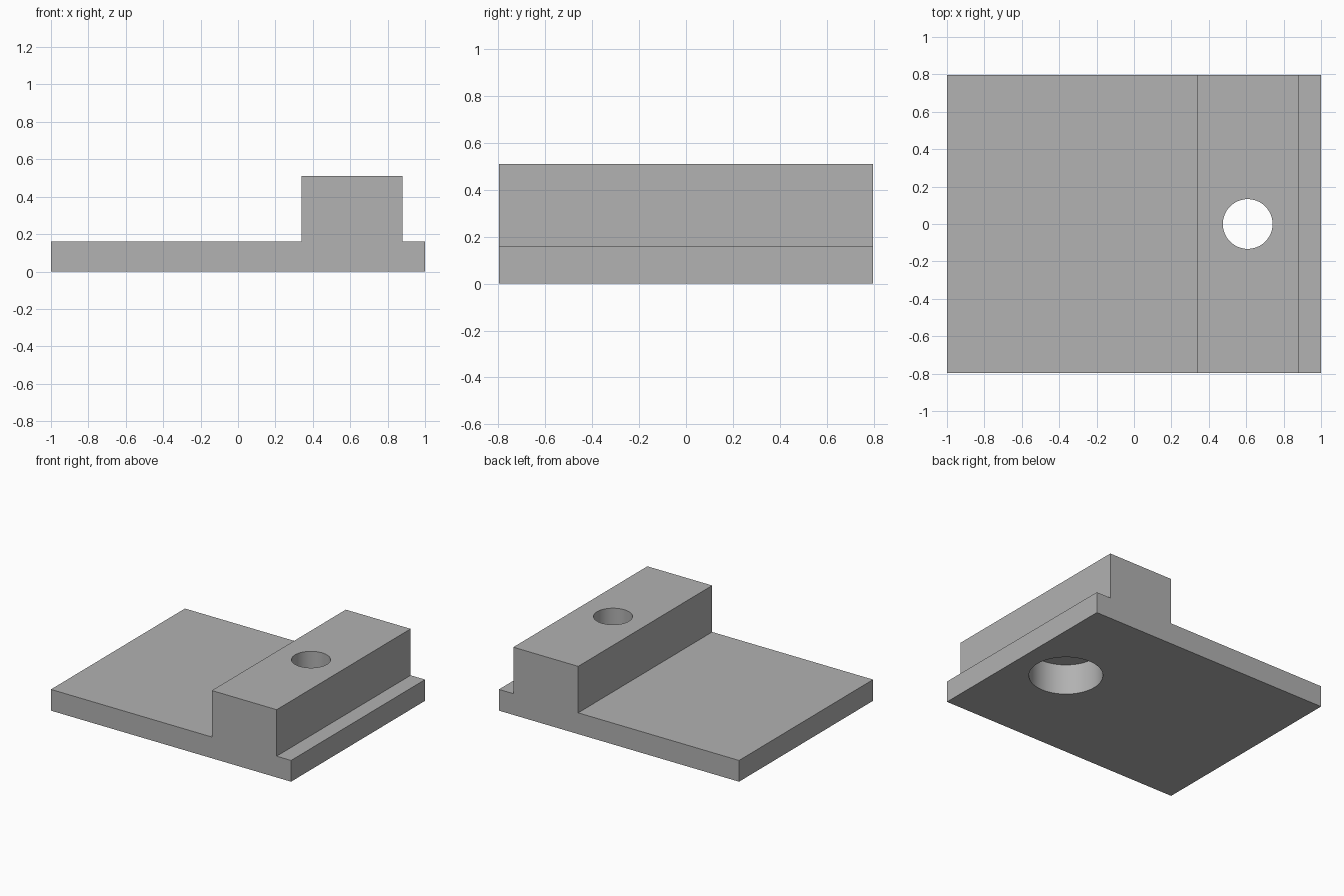
import bpy
import bmesh

cube = bpy.data.objects.get("Cube")
if cube:
    bpy.data.objects.remove(cube, do_unlink=True)

HALF_DEPTH = 0.797
HOLE_X = 0.608

grey = bpy.data.materials.new("plain grey")
grey.use_nodes = True
colour = (0.445, 0.445, 0.445, 1)
grey.diffuse_color = colour
grey.node_tree.nodes["Principled BSDF"].inputs["Base Color"].default_value = colour

# Stepped block: side profile extruded from front to back
profile = [(-1, 0), (1, 0), (1, 0.16), (0.88, 0.16),
           (0.88, 0.51), (0.34, 0.51), (0.34, 0.16), (-1, 0.16)]
bm = bmesh.new()
face = bm.faces.new([bm.verts.new((x, -HALF_DEPTH, z)) for x, z in profile])
side = bmesh.ops.extrude_face_region(bm, geom=[face])["geom"]
bmesh.ops.translate(bm, vec=(0, 2 * HALF_DEPTH, 0),
                    verts=[v for v in side if isinstance(v, bmesh.types.BMVert)])
bmesh.ops.recalc_face_normals(bm, faces=bm.faces)
mesh = bpy.data.meshes.new("stepped_block")
bm.to_mesh(mesh)
bm.free()
mesh.materials.append(grey)
block = bpy.data.objects.new("stepped_block", mesh)
bpy.context.collection.objects.link(block)


def drill(name, radius, bottom, top):
    """Cut a vertical round hole through the block."""
    bpy.ops.mesh.primitive_cylinder_add(
        vertices=64, radius=radius, depth=top - bottom,
        location=(HOLE_X, 0, (bottom + top) / 2))
    cutter = bpy.context.object
    cutter.name = name
    cutter.hide_render = True
    cutter.data.materials.append(grey)
    cut = block.modifiers.new(name, 'BOOLEAN')
    cut.operation = 'DIFFERENCE'
    cut.solver = 'EXACT'
    cut.object = cutter
    bpy.ops.object.select_all(action='DESELECT')
    block.select_set(True)
    bpy.context.view_layer.objects.active = block
    bpy.ops.object.modifier_apply(modifier=name)
    bpy.data.objects.remove(cutter, do_unlink=True)


# Wide counterbore from below, then the narrow through hole
drill("counterbore", 0.253, -0.1, 0.23)
drill("through_hole", 0.133, 0.1, 0.7)

bpy.ops.object.shade_smooth_by_angle()
